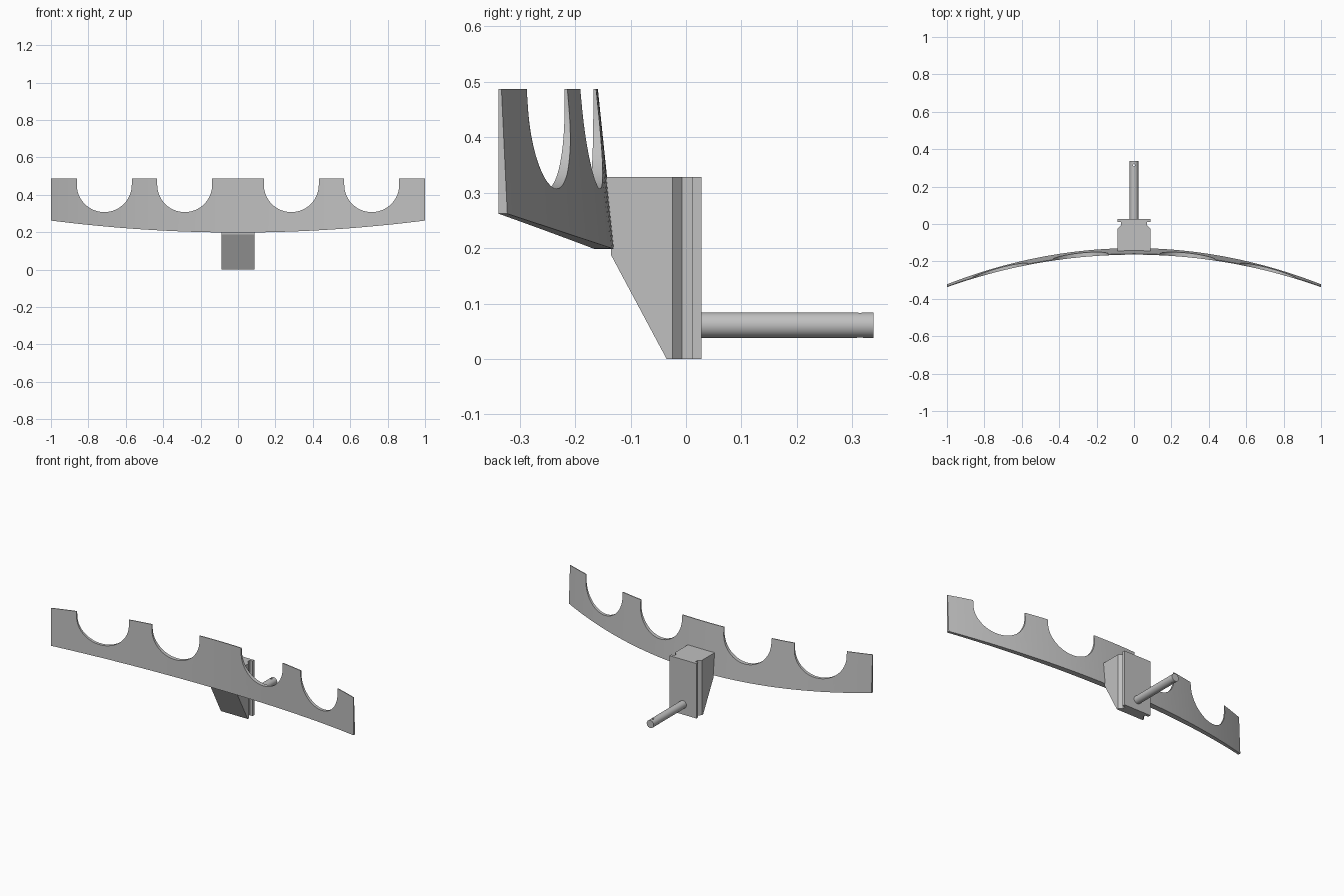
import bpy, bmesh, math
from mathutils import Matrix

if "Cube" in bpy.data.objects:
    bpy.data.objects.remove(bpy.data.objects["Cube"], do_unlink=True)

GREY = (0.53, 0.53, 0.53, 1)
grey = bpy.data.materials.new("plain grey")
grey.use_nodes = True
grey.diffuse_color = GREY
grey.node_tree.nodes["Principled BSDF"].inputs["Base Color"].default_value = GREY


def finish(bm, name):
    bmesh.ops.recalc_face_normals(bm, faces=bm.faces)
    mesh = bpy.data.meshes.new(name)
    bm.to_mesh(mesh)
    bm.free()
    mesh.materials.append(grey)
    obj = bpy.data.objects.new(name, mesh)
    bpy.context.collection.objects.link(obj)
    return obj


def loft(rings, name):
    """Closed solid through a row of equal-length point rings."""
    bm = bmesh.new()
    rows = [[bm.verts.new(p) for p in ring] for ring in rings]
    n = len(rows[0])
    for a, b in zip(rows, rows[1:]):
        for i in range(n):
            j = (i + 1) % n
            bm.faces.new((a[i], a[j], b[j], b[i]))
    bm.faces.new(rows[0])
    bm.faces.new(rows[-1])
    return finish(bm, name)


def cylinder(name, radius, length, matrix, sides):
    bm = bmesh.new()
    bmesh.ops.create_cone(bm, cap_ends=True, segments=sides, radius1=radius,
                          radius2=radius, depth=length, matrix=matrix)
    return finish(bm, name)


def activate(obj):
    bpy.ops.object.select_all(action='DESELECT')
    obj.select_set(True)
    bpy.context.view_layer.objects.active = obj


def cut(obj, cutter):
    cutter.hide_render = True
    activate(obj)
    mod = obj.modifiers.new("cut", 'BOOLEAN')
    mod.operation = 'DIFFERENCE'
    mod.solver = 'EXACT'
    mod.object = cutter
    bpy.ops.object.modifier_apply(modifier=mod.name)
    bpy.data.objects.remove(cutter, do_unlink=True)


def smooth(obj):
    activate(obj)
    bpy.ops.object.shade_smooth_by_angle(angle=math.radians(30))


# Bowed rack plate: upright front, sloping back, thinner towards the tips
TOP, RADIUS = 0.487, 2.96


def plate_section(x):
    front = -0.164 - (RADIUS - math.sqrt(RADIUS ** 2 - x * x))
    bottom = 0.198 + 0.064 * x * x
    thick = 0.005 + (TOP - bottom) * (0.104 - 0.057 * x * x)
    return [(x, front, bottom), (x, front, TOP),
            (x, front + 0.005, TOP), (x, front + thick, bottom)]


STEPS = 48
plate = loft([plate_section(2 * i / STEPS - 1) for i in range(STEPS + 1)],
             "rack_plate")

# Four round-bottomed notches
NOTCH_R, NOTCH_Z = 0.147, 0.454
for cx in (-0.715, -0.285, 0.285, 0.715):
    outline = [(cx - NOTCH_R, 0.6)]
    for i in range(33):
        a = math.pi * (1 + i / 32)
        outline.append((cx + NOTCH_R * math.cos(a), NOTCH_Z + NOTCH_R * math.sin(a)))
    outline.append((cx + NOTCH_R, 0.6))
    cut(plate, loft([[(x, y, z) for x, z in outline] for y in (-0.6, 0.1)],
                    "notch_cutter"))
smooth(plate)

# Mounting block: side profile extruded across the width
HALF = 0.0885
profile = [(0.028, 0), (0.028, 0.328), (-0.145, 0.328), (-0.135, 0.187), (-0.035, 0)]
block = loft([[(x, y, z) for y, z in profile] for x in (-HALF, HALF)],
             "mounting_block")

# Vertical side grooves with one slanted wall
for side in (-1, 1):
    groove = [(0.1, -0.0355), (0.07, -0.007), (0.07, 0.011), (0.1, 0.011)]
    cut(block, loft([[(side * x, y, z) for x, y in groove] for z in (-0.1, 0.5)],
                    "groove_cutter"))

# Rear rod with a small cross hole
rod = cylinder("rear_rod", 0.023, 0.32,
               Matrix.Translation((0, 0.178, 0.061)) @ Matrix.Rotation(math.pi / 2, 4, 'X'), 40)
cut(rod, cylinder("pin_hole_cutter", 0.006, 0.2,
                  Matrix.Translation((0, 0.314, 0.061)), 16))
smooth(rod)
